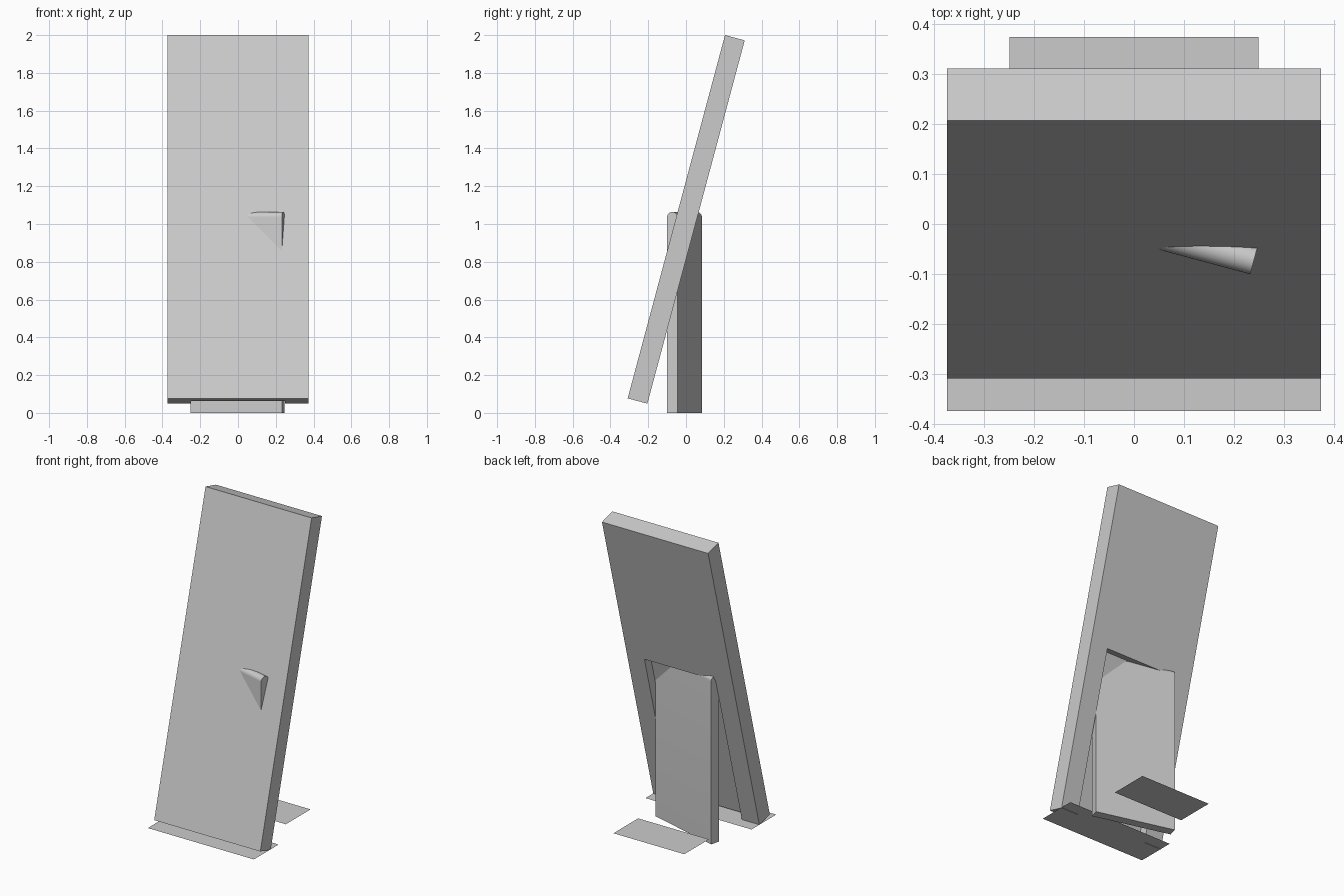
import bpy, bmesh, math
from mathutils import Matrix

if "Cube" in bpy.data.objects:
    bpy.data.objects.remove(bpy.data.objects["Cube"], do_unlink=True)

grey = bpy.data.materials.new("plain_grey")
grey.use_nodes = True
colour = (0.6, 0.6, 0.6, 1)
grey.diffuse_color = colour
grey.node_tree.nodes["Principled BSDF"].inputs["Base Color"].default_value = colour


def add_object(name, bm, matrix=Matrix()):
    mesh = bpy.data.meshes.new(name)
    bmesh.ops.recalc_face_normals(bm, faces=bm.faces)
    bm.to_mesh(mesh)
    bm.free()
    mesh.materials.append(grey)
    ob = bpy.data.objects.new(name, mesh)
    ob.matrix_world = matrix
    bpy.context.collection.objects.link(ob)
    return ob


def box(name, size, centre, matrix):
    bm = bmesh.new()
    bmesh.ops.create_cube(bm, size=1, matrix=Matrix.Translation(centre) @ Matrix.Diagonal((*size, 1)))
    return add_object(name, bm, matrix)


def flat_plate(name, width, y0, y1, z):
    bm = bmesh.new()
    w = width / 2
    bm.faces.new([bm.verts.new(p) for p in ((-w, y0, z), (w, y0, z), (w, y1, z), (-w, y1, z))])
    return add_object(name, bm)


# Leaning panel with a slot in its back, open at the bottom
length, thick, slot_depth, slot_length = 1.991, 0.108, 0.057, 1.023
lean = Matrix.Translation((0, 0.001, 1.0245)) @ Matrix.Rotation(math.radians(-15), 4, 'X')
panel = box("leaning_panel", (0.746, thick, length), (0, 0, 0), lean)
spare = 0.1
cutter = box("slot_cutter", (0.5, slot_depth + spare, slot_length + spare),
             (0, thick / 2 - slot_depth + (slot_depth + spare) / 2,
              -length / 2 + (slot_length - spare) / 2), lean)
cut = panel.modifiers.new("slot", 'BOOLEAN')
cut.operation, cut.solver, cut.object = 'DIFFERENCE', 'EXACT', cutter
bpy.context.view_layer.objects.active = panel
panel.select_set(True)
bpy.ops.object.modifier_apply(modifier="slot")
bpy.data.objects.remove(cutter, do_unlink=True)

# Upright support with a half-round top, turned a little
width, radius, height, steps = 0.5, 0.0285, 1.064, 16
profile = [(-radius, 0), (radius, 0)]
for i in range(steps + 1):
    a = math.pi * i / steps
    profile.append((radius * math.cos(a), height - radius + radius * math.sin(a)))
bm = bmesh.new()
end = bm.faces.new([bm.verts.new((-width / 2, y, z)) for y, z in profile])
moved = bmesh.ops.extrude_face_region(bm, geom=[end])["geom"]
bmesh.ops.translate(bm, vec=(width, 0, 0), verts=[v for v in moved if isinstance(v, bmesh.types.BMVert)])
turn = Matrix.Translation((-0.002, -0.008, 0)) @ Matrix.Rotation(math.radians(-15), 4, 'Z')
support = add_object("back_support", bm, turn)
bpy.ops.object.select_all(action='DESELECT')
support.select_set(True)
bpy.context.view_layer.objects.active = support
bpy.ops.object.shade_smooth_by_angle(angle=math.radians(30))

# Thin flat sheets level with the foot of the panel
plate_height = 0.051
flat_plate("front_plate", 0.746, -0.373, -0.125, plate_height)
flat_plate("back_plate", 0.498, 0.125, 0.373, plate_height)
